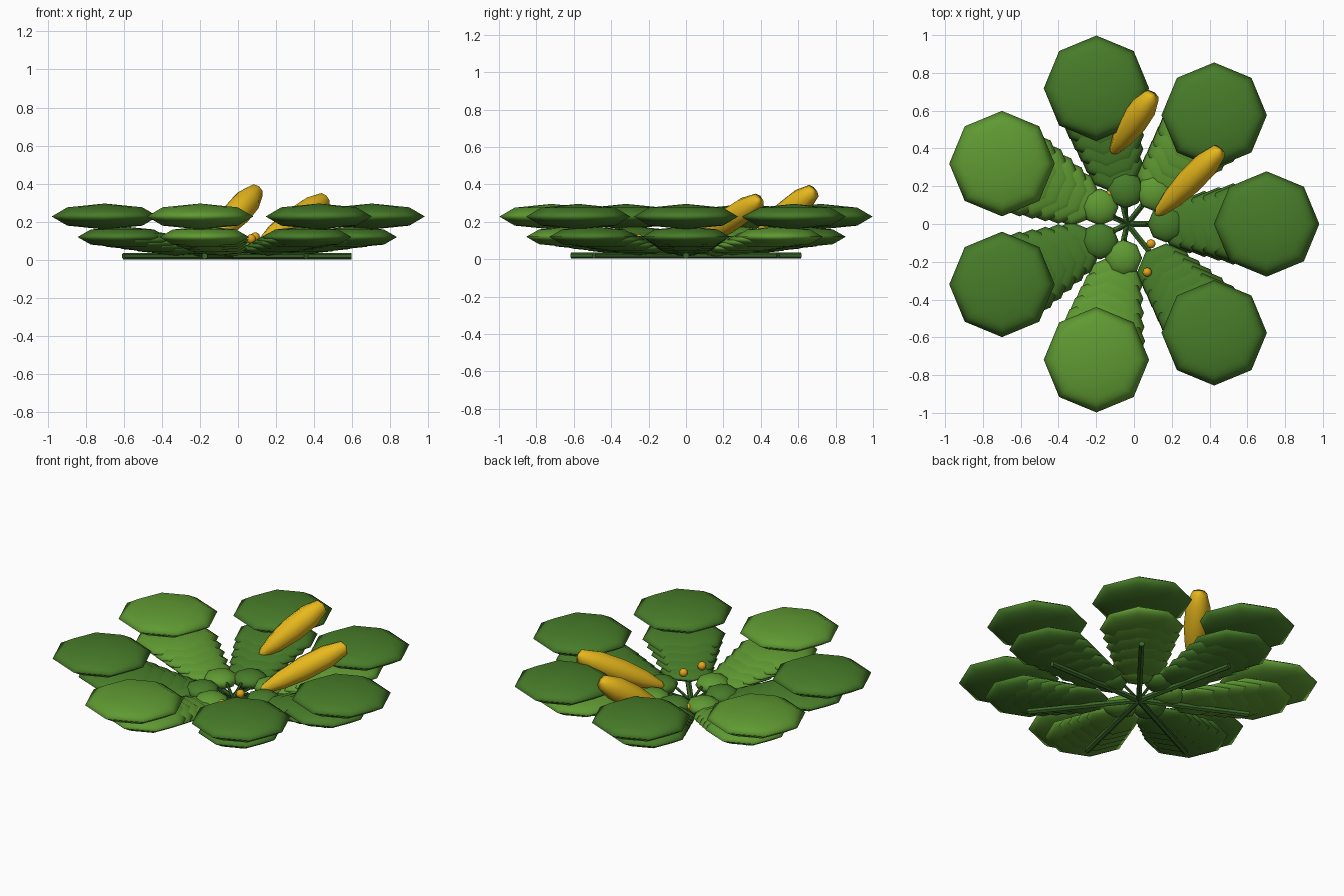
import bpy, math
from mathutils import Vector

if "Cube" in bpy.data.objects:
    bpy.data.objects.remove(bpy.data.objects["Cube"])

CX = -0.035  # crown of the plant


def mat(name, c):
    m = bpy.data.materials.new(name)
    m.diffuse_color = (*c, 1)
    m.use_nodes = True
    m.node_tree.nodes["Principled BSDF"].inputs["Base Color"].default_value = m.diffuse_color
    return m


DARK = mat("dark leaf green", (0.063, 0.200, 0.022))
LIGHT = mat("light leaf green", (0.115, 0.322, 0.032))
STEM = mat("stem green", (0.040, 0.130, 0.020))
YELLOW = mat("squash yellow", (0.80, 0.48, 0.012))
ORANGE = mat("bud orange", (0.85, 0.41, 0.010))


def finish(name, m):
    o = bpy.context.object
    o.name = name
    o.data.materials.append(m)
    bpy.ops.object.shade_smooth()
    return o


def ball(name, m, loc, size, seg=8, rings=4):
    bpy.ops.mesh.primitive_uv_sphere_add(segments=seg, ring_count=rings, radius=1, location=loc)
    o = finish(name, m)
    o.scale = size
    return o


def rod(name, m, a, b, r):
    a, b = Vector(a), Vector(b)
    bpy.ops.mesh.primitive_cylinder_add(vertices=6, radius=r, depth=(b - a).length, location=(a + b) / 2)
    o = finish(name, m)
    o.rotation_euler = (b - a).to_track_quat('Z', 'Y').to_euler()
    bpy.ops.object.shade_smooth_by_angle()


def squash(name, a, b, r):
    # ellipsoid, slightly fatter toward a blunt tip
    a, b = Vector(a), Vector(b)
    o = ball(name, YELLOW, (a + b) / 2, (r, r, (b - a).length / 2), 8, 6)
    for v in o.data.vertices:
        k = 1 + 0.22 * v.co.z
        v.co.x *= k
        v.co.y *= k
        v.co.z = min(v.co.z, 0.92)
    o.rotation_euler = (b - a).to_track_quat('Z', 'Y').to_euler()


# seven vines, each with a row of growing leaves and a big raised leaf
upper = [DARK, DARK, DARK, LIGHT, DARK, LIGHT, DARK]
lower = [DARK, LIGHT, DARK, LIGHT, DARK, LIGHT, DARK]
for i in range(7):
    a = math.tau * i / 7
    c, s = math.cos(a), math.sin(a)
    rod(f"vine_{i}", STEM, (CX, 0, 0.02), (CX + 0.63 * c, 0.63 * s, 0.02), 0.017)
    for k in range(5):
        t = k / 4
        d, r = 0.33 + 0.305 * t, 0.155 + 0.08 * t
        ball(f"vine_leaf_{i}_{k}", lower[i], (CX + d * c, d * s, 0.06 + 0.06 * t),
             (r, r, 0.038 + 0.018 * t))
    ball(f"big_leaf_{i}", upper[i], (CX + 0.737 * c, 0.737 * s, 0.228), (0.279, 0.279, 0.068))

# young leaves around the crown, on short stalks
young = [(0.17, 0, DARK), (0.11, 0.165, LIGHT), (-0.045, 0.18, DARK),
         (-0.18, 0.09, LIGHT), (-0.18, -0.09, DARK), (-0.055, -0.18, LIGHT)]
for i, (x, y, m) in enumerate(young):
    ball(f"young_leaf_{i}", m, (x, y, 0.065), (0.098, 0.098, 0.05), 8, 6)
    rod(f"stalk_{i}", STEM, (CX, 0, 0.02), (x * 0.5 + CX / 2, y * 0.5, 0.075), 0.008)

# yellow squashes
squash("squash_back", (-0.12, 0.37, 0.11), (0.11, 0.70, 0.38), 0.072)
squash("squash_side", (0.11, 0.04, 0.08), (0.475, 0.41, 0.33), 0.070)

# buds
for i, (x, y, z) in enumerate([(0.09, -0.105, 0.12), (0.07, -0.255, 0.11), (-0.125, 0.16, 0.065)]):
    ball(f"bud_{i}", ORANGE, (x, y, z), (0.025, 0.025, 0.025), 8, 6)
